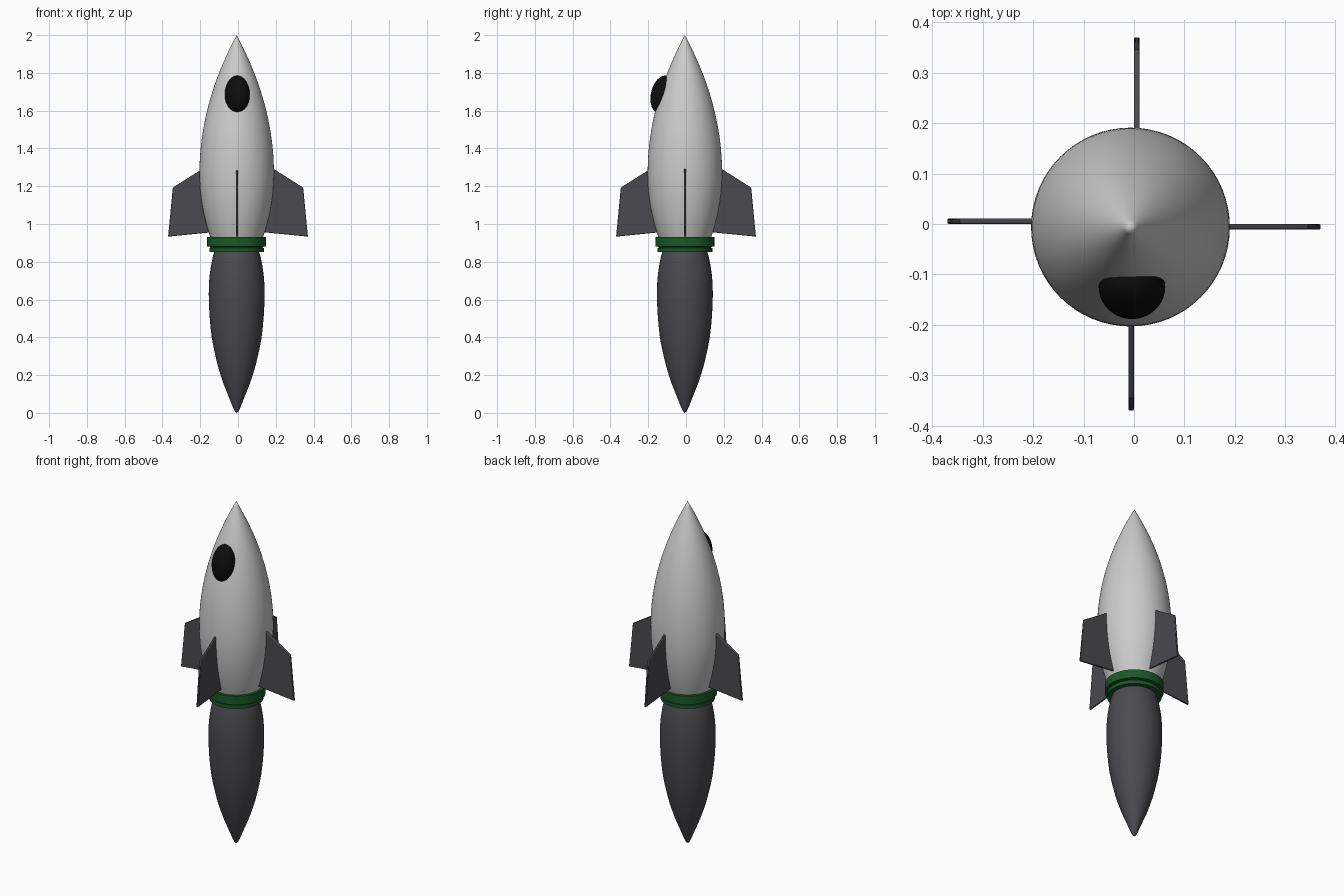
import bpy, bmesh, math
from mathutils import Matrix, Vector

if "Cube" in bpy.data.objects:
    bpy.data.objects.remove(bpy.data.objects["Cube"])

CX, CY = -0.007, -0.006  # hull axis


def material(name, rgb):
    m = bpy.data.materials.new(name)
    m.diffuse_color = (*rgb, 1)
    m.use_nodes = True
    m.node_tree.nodes["Principled BSDF"].inputs["Base Color"].default_value = m.diffuse_color
    return m


dark = material("dark_grey", (0.07, 0.07, 0.08))
black = material("black", (0.004, 0.004, 0.004))
green = material("green", (0.01, 0.1, 0.02))


def finish(name, bm, mat=None, angle=35):
    bmesh.ops.recalc_face_normals(bm, faces=bm.faces)
    me = bpy.data.meshes.new(name)
    bm.to_mesh(me)
    bm.free()
    me.shade_smooth()
    me.set_sharp_from_angle(angle=math.radians(angle))
    if mat:
        me.materials.append(mat)
    ob = bpy.data.objects.new(name, me)
    bpy.context.collection.objects.link(ob)
    return ob


def lathe(name, profile, mat=None, steps=64):
    bm = bmesh.new()
    vs = [bm.verts.new((r, 0, z)) for r, z in profile]
    es = [bm.edges.new(p) for p in zip(vs, vs[1:])]
    bmesh.ops.spin(bm, geom=vs + es, cent=(0, 0, 0), axis=(0, 0, 1),
                   angle=math.tau, steps=steps)
    bmesh.ops.remove_doubles(bm, verts=bm.verts, dist=1e-5)
    ob = finish(name, bm, mat)
    ob.location = (CX, CY, 0)
    return ob


# Hull: parabolic ogive above the widest point, gentler taper below
R, ZM = 0.197, 1.27
hull = [(0, 0.9)]
for i in range(41):
    z = 0.9 + (2.0 - 0.9) * i / 40
    k = 0.73 if z > ZM else 0.63
    hull.append((max(0, R * (1 - ((z - ZM) / k) ** 2)), z))
lathe("hull", hull)

# Exhaust plume
lathe("exhaust_plume", [(0, 0), (0.009, 0.007), (0.019, 0.027), (0.032, 0.06),
                        (0.048, 0.1), (0.068, 0.15), (0.085, 0.2), (0.1, 0.25),
                        (0.112, 0.3), (0.123, 0.35), (0.132, 0.4), (0.139, 0.46),
                        (0.144, 0.52), (0.147, 0.58), (0.148, 0.63), (0.147, 0.68),
                        (0.143, 0.73), (0.136, 0.78), (0.126, 0.83), (0.112, 0.87),
                        (0, 0.88)], dark)

# Stepped collar between hull and plume
lathe("collar", [(0, 0.852), (0.145, 0.852), (0.145, 0.873), (0.138, 0.875),
                 (0.138, 0.879), (0.156, 0.881), (0.156, 0.931), (0, 0.931)], green)

# Porthole: tilted ellipsoid set in the nose
bm = bmesh.new()
bmesh.ops.create_uvsphere(bm, u_segments=48, v_segments=24, radius=1)
porthole = finish("porthole", bm, black, 60)
porthole.scale = (0.066, 0.062, 0.103)
porthole.rotation_euler = (math.radians(-12), 0, 0)
porthole.location = (-0.004, -0.124, 1.684)

# Four fins, each set slightly to one side of its radius
outline = [(0.12, 0.958), (0.37, 0.933), (0.345, 1.193), (0.185, 1.294), (0.15, 1.314)]
for i, side in enumerate(("right", "back", "left", "front")):
    bm = bmesh.new()
    f = bm.faces.new([bm.verts.new((x, -0.011, z)) for x, z in outline])
    ext = bmesh.ops.extrude_face_region(bm, geom=[f])["geom"]
    bmesh.ops.translate(bm, vec=Vector((0, 0.011, 0)),
                        verts=[v for v in ext if isinstance(v, bmesh.types.BMVert)])
    bmesh.ops.rotate(bm, verts=bm.verts, cent=(0, 0, 0),
                     matrix=Matrix.Rotation(i * math.pi / 2, 3, "Z"))
    fin = finish(side + "_fin", bm, dark)
    bev = fin.modifiers.new("rounded_edges", "BEVEL")
    bev.width, bev.segments = 0.003, 2
